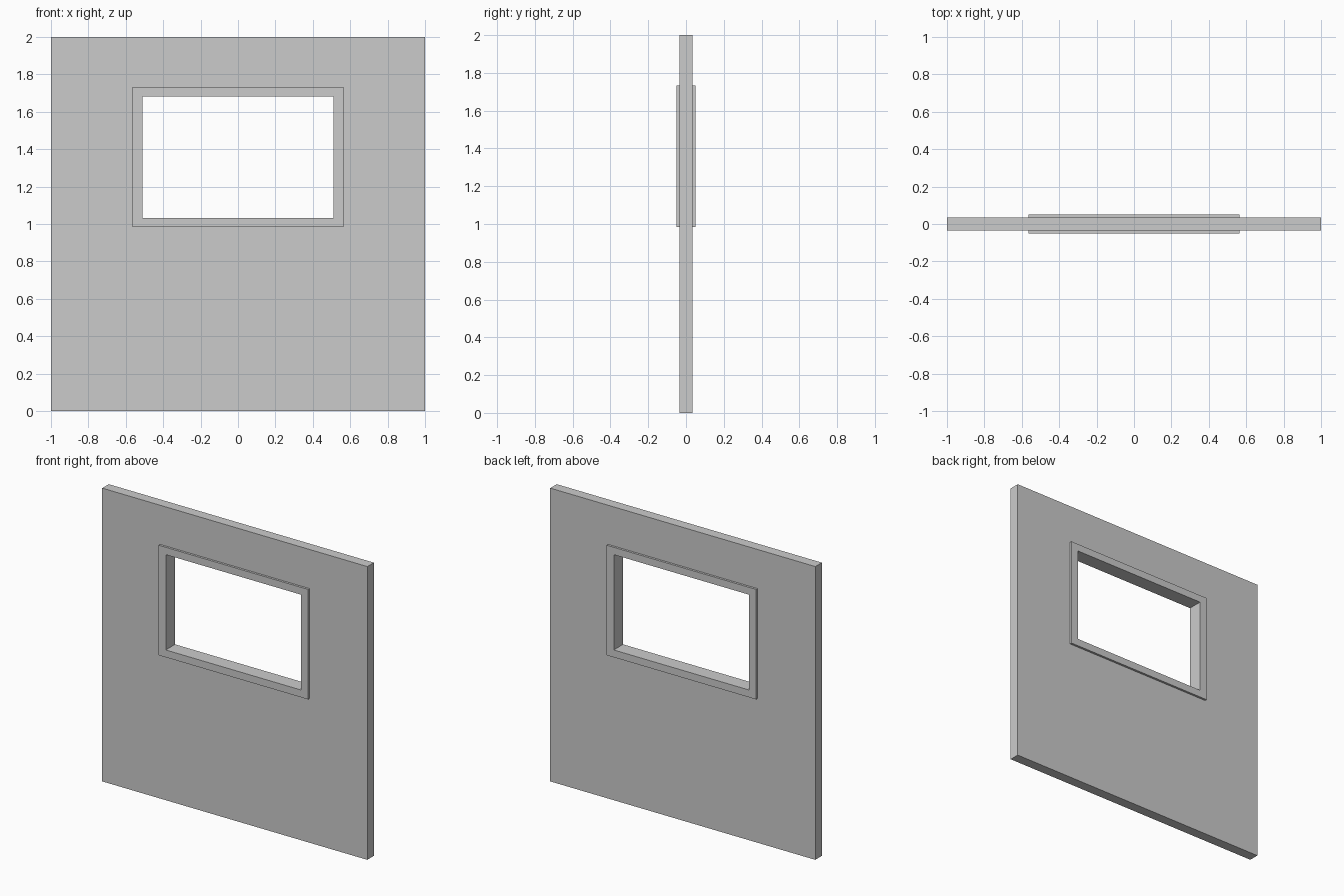
import bpy
import bmesh

if "Cube" in bpy.data.objects:
    bpy.data.objects.remove(bpy.data.objects["Cube"])


def rect_ring(name, outer, inner, depth):
    """Rectangular slab with a rectangular opening; rects are (x0, x1, z0, z1)."""
    bm = bmesh.new()

    def loop(rect, y):
        x0, x1, z0, z1 = rect
        return [bm.verts.new((x, y, z))
                for x, z in ((x0, z0), (x1, z0), (x1, z1), (x0, z1))]

    # Loops run around the cross-section: outer front, outer back, inner back, inner front
    h = depth / 2
    loops = [loop(outer, -h), loop(outer, h), loop(inner, h), loop(inner, -h)]
    for k in range(4):
        a, b = loops[k], loops[(k + 1) % 4]
        for i in range(4):
            j = (i + 1) % 4
            bm.faces.new((a[i], a[j], b[j], b[i]))
    bmesh.ops.recalc_face_normals(bm, faces=bm.faces)

    mesh = bpy.data.meshes.new(name)
    bm.to_mesh(mesh)
    bm.free()
    obj = bpy.data.objects.new(name, mesh)
    bpy.context.collection.objects.link(obj)
    return obj


WALL = (-1.0, 1.0, 0.0, 2.0)
FRAME = (-0.564, 0.564, 0.983, 1.733)
OPENING = (-0.51, 0.51, 1.033, 1.683)

# Wall panel, cut out where the window frame sits
rect_ring("wall_panel", WALL, FRAME, 0.07)

# Window frame, standing slightly proud on both sides
rect_ring("window_frame", FRAME, OPENING, 0.10)
